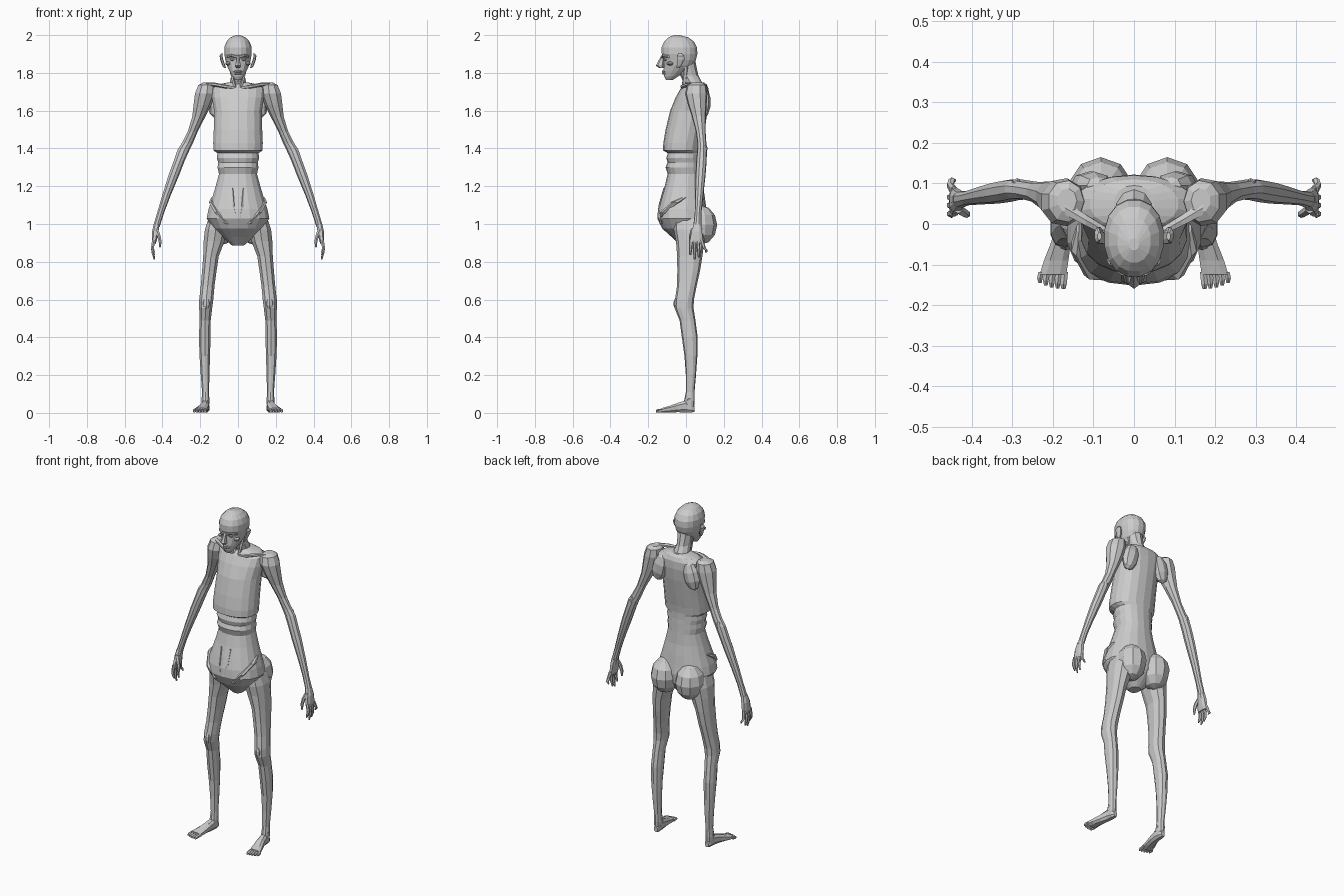
import bpy, bmesh
from math import cos, sin, pi
from mathutils import Vector, Matrix

X, Y, Z = Vector((1, 0, 0)), Vector((0, 1, 0)), Vector((0, 0, 1))


def finish(name, bm, mirror):
    bmesh.ops.recalc_face_normals(bm, faces=bm.faces)
    me = bpy.data.meshes.new(name)
    bm.to_mesh(me)
    bm.free()
    ob = bpy.data.objects.new(name, me)
    bpy.context.collection.objects.link(ob)
    if mirror:
        m = ob.modifiers.new("mirror", "MIRROR")
        m.use_mirror_merge = False
    return ob


def loft(name, rings, n=8, u=X, v=Y, p=2.0, mirror=False):
    """Skin through superellipse rings (x, y, z, radius_u, radius_v)."""
    def sp(c):
        return (abs(c) ** (2 / p)) * (1 if c >= 0 else -1)
    bm = bmesh.new()
    loops = []
    for x, y, z, a, b in rings:
        c = Vector((x, y, z))
        loops.append([bm.verts.new(c + u * a * sp(cos(t)) + v * b * sp(sin(t)))
                      for t in [2 * pi * (i + 0.5) / n for i in range(n)]])
    for l0, l1 in zip(loops, loops[1:]):
        for i in range(n):
            j = (i + 1) % n
            bm.faces.new((l0[i], l0[j], l1[j], l1[i]))
    bm.faces.new(loops[0])
    bm.faces.new(loops[-1])
    return finish(name, bm, mirror)


def body(name, rows, n=16, p=2.0):
    """Central part from rows (z, half width, front y, back y)."""
    return loft(name, [(0, (f + b) / 2, z, w, (b - f) / 2) for z, w, f, b in rows], n, p=p)


def blob(name, loc, size, rot=0, axis='Z', seg=10, mirror=True):
    bm = bmesh.new()
    bmesh.ops.create_uvsphere(bm, u_segments=seg, v_segments=max(5, seg * 2 // 3), radius=1)
    mat = Matrix.Translation(loc) @ Matrix.Rotation(rot, 4, axis) @ Matrix.Diagonal((*size, 1))
    bm.transform(mat)
    return finish(name, bm, mirror)


# Torso: pelvis, pinched waist with folds, overhanging ribcage, shoulders
body("torso", [
    (0.885, .03, -.03, .04), (0.93, .085, -.075, .08), (0.975, .135, -.125, .11),
    (1.03, .168, -.152, .115), (1.08, .158, -.148, .108), (1.14, .138, -.132, .10),
    (1.20, .12, -.113, .09), (1.265, .102, -.097, .085), (1.30, .11, -.108, .083),
    (1.325, .106, -.098, .082), (1.35, .114, -.104, .08), (1.375, .11, -.096, .08),
    (1.39, .132, -.122, .08), (1.43, .133, -.12, .085), (1.50, .13, -.108, .098),
    (1.60, .128, -.084, .115), (1.67, .14, -.055, .122), (1.715, .145, -.03, .12),
    (1.738, .11, -.01, .11), (1.75, .05, .0, .095)], n=18, p=2.2)

# Buttocks, shoulder blades and hip bones
blob("buttock", (.082, .075, .995), (.083, .09, .105))
blob("shoulder_blade", (.105, .095, 1.645), (.05, .036, .085), -.25, 'Y', 8)
loft("hip_bone", [(.06, -.128, 1.0, .012, .012), (.11, -.115, 1.06, .016, .022),
                  (.142, -.055, 1.115, .014, .025), (.135, -.01, 1.14, .008, .012)],
     6, mirror=True)
loft("belly_crease", [(.012, -.14, 1.03, .006, .012), (.024, -.134, 1.1, .009, .012),
                      (.03, -.112, 1.19, .004, .008)], 5, mirror=True)

# Neck with tendons and collar bones
body("neck", [(1.715, .062, .0, .10), (1.75, .045, -.012, .085), (1.785, .038, -.03, .066),
              (1.82, .042, -.045, .058), (1.86, .045, -.05, .05)], n=10)
loft("neck_tendon", [(.012, -.012, 1.715, .01, .012), (.024, -.008, 1.755, .009, .012),
                     (.042, .0, 1.83, .008, .012)], 5, mirror=True)
loft("collar_bone", [(.018, -.016, 1.722, .01, .01), (.07, -.018, 1.728, .012, .01),
                     (.12, .01, 1.738, .016, .01), (.17, .04, 1.742, .02, .008)],
     6, Y, Z, mirror=True)

# Head and face
body("head", [
    (1.762, .016, -.106, -.07), (1.782, .032, -.116, -.04), (1.81, .046, -.12, .0),
    (1.84, .06, -.118, .04), (1.868, .068, -.117, .054), (1.90, .074, -.13, .062),
    (1.935, .074, -.131, .06), (1.965, .063, -.118, .044), (1.987, .042, -.096, .015),
    (2.0, .012, -.065, -.035)], n=16, p=2.15)
loft("nose", [(0, -.122, 1.892, .008, .009), (0, -.131, 1.862, .01, .016),
              (0, -.138, 1.838, .017, .022), (0, -.128, 1.826, .012, .013)], 6)
loft("brow", [(.008, -.124, 1.884, .008, .007), (.035, -.117, 1.893, .01, .008),
              (.058, -.092, 1.886, .008, .006)], 6, Y, Z, mirror=True)
blob("eye", (.029, -.106, 1.872), (.013, .011, .009), seg=8)
blob("cheekbone", (.05, -.082, 1.85), (.016, .024, .011), .5, 'Z', 8)
for lip, z in (("upper_lip", 1.808), ("lower_lip", 1.797)):
    loft(lip, [(-.024, -.108, z, .004, .003), (-.008, -.12, z, .009, .006),
               (.008, -.12, z, .009, .006), (.024, -.108, z, .004, .003)], 6, Y, Z)
loft("ear", [(.068, -.042, 1.825, .006, .008), (.076, -.036, 1.84, .009, .014),
             (.086, -.028, 1.87, .009, .022), (.09, -.028, 1.89, .008, .02),
             (.085, -.03, 1.902, .005, .01)], 8, mirror=True)

# Arms: bony shoulder, thin upper arm, elbow knob, forearm
loft("arm", [
    (.165, .058, 1.748, .024, .03), (.168, .056, 1.735, .045, .052),
    (.175, .054, 1.69, .056, .06), (.19, .06, 1.63, .048, .05), (.208, .068, 1.57, .036, .038),
    (.24, .078, 1.49, .027, .026), (.268, .084, 1.43, .03, .024), (.288, .085, 1.395, .033, .026),
    (.31, .082, 1.34, .03, .028), (.34, .077, 1.26, .029, .027), (.38, .07, 1.15, .023, .022),
    (.41, .064, 1.06, .019, .018), (.433, .06, .985, .018, .022)], 9, mirror=True)
blob("elbow", (.288, .1, 1.4), (.016, .014, .022), seg=6)

# Hands
loft("palm", [(.43, .06, 1.0, .017, .02), (.438, .057, .96, .018, .03),
              (.443, .055, .915, .014, .036), (.445, .055, .895, .01, .034)], 8, p=2.6, mirror=True)
for i, (y, dy, tip) in enumerate([(.027, -.004, .835), (.046, 0, .812), (.064, .004, .822), (.083, .024, .85)]):
    loft(f"finger_{i + 1}", [(.445, y, .915, .011, .01), (.453, y + dy * .5, .875, .009, .009),
                             (.45, y + dy, (.875 + tip) / 2, .008, .008),
                             (.443, y + dy, tip, .004, .005)], 6, mirror=True)
loft("thumb", [(.434, .038, .975, .012, .012), (.42, .028, .94, .011, .011),
               (.412, .024, .905, .009, .009), (.413, .022, .875, .004, .005)], 6, mirror=True)

# Legs: thigh, knobbly knee, calf, ankle
loft("leg", [
    (.108, .015, 1.03, .05, .08), (.118, .02, .97, .06, .085), (.126, .022, .91, .058, .075),
    (.143, .02, .83, .043, .067), (.152, .014, .75, .04, .06), (.161, .004, .67, .038, .052),
    (.168, -.008, .6, .039, .05), (.171, -.01, .555, .036, .05), (.174, .008, .49, .031, .042),
    (.176, .02, .4, .032, .042), (.176, .026, .3, .029, .034), (.174, .026, .2, .024, .027),
    (.172, .022, .11, .019, .023), (.172, .018, .065, .022, .028), (.172, .015, .02, .019, .027)],
    10, p=2.3, mirror=True)
blob("kneecap", (.168, -.047, .578), (.02, .019, .034), seg=8)
blob("ankle_bone", (.172, .016, .07), (.026, .014, .014), seg=6)

# Feet, splayed outward
loft("foot", [
    (.17, .045, .02, .012, .016), (.171, .03, .025, .02, .024), (.173, -.005, .034, .022, .033),
    (.18, -.045, .028, .026, .026), (.192, -.09, .019, .032, .018), (.2, -.125, .014, .035, .013)],
    8, X, Z, p=2.6, mirror=True)
for i in range(5):
    x, tip = .174 + i * .0145, (-.16, -.159, -.157, -.152, -.145)[i]
    r = .0095 if i == 0 else .008
    loft(f"toe_{i + 1}", [(x - .003, -.118, .013, r, .01), (x, tip + .012, .011, r, .01),
                          (x, tip, .008, r * .6, .006)], 6, X, Z, mirror=True)
